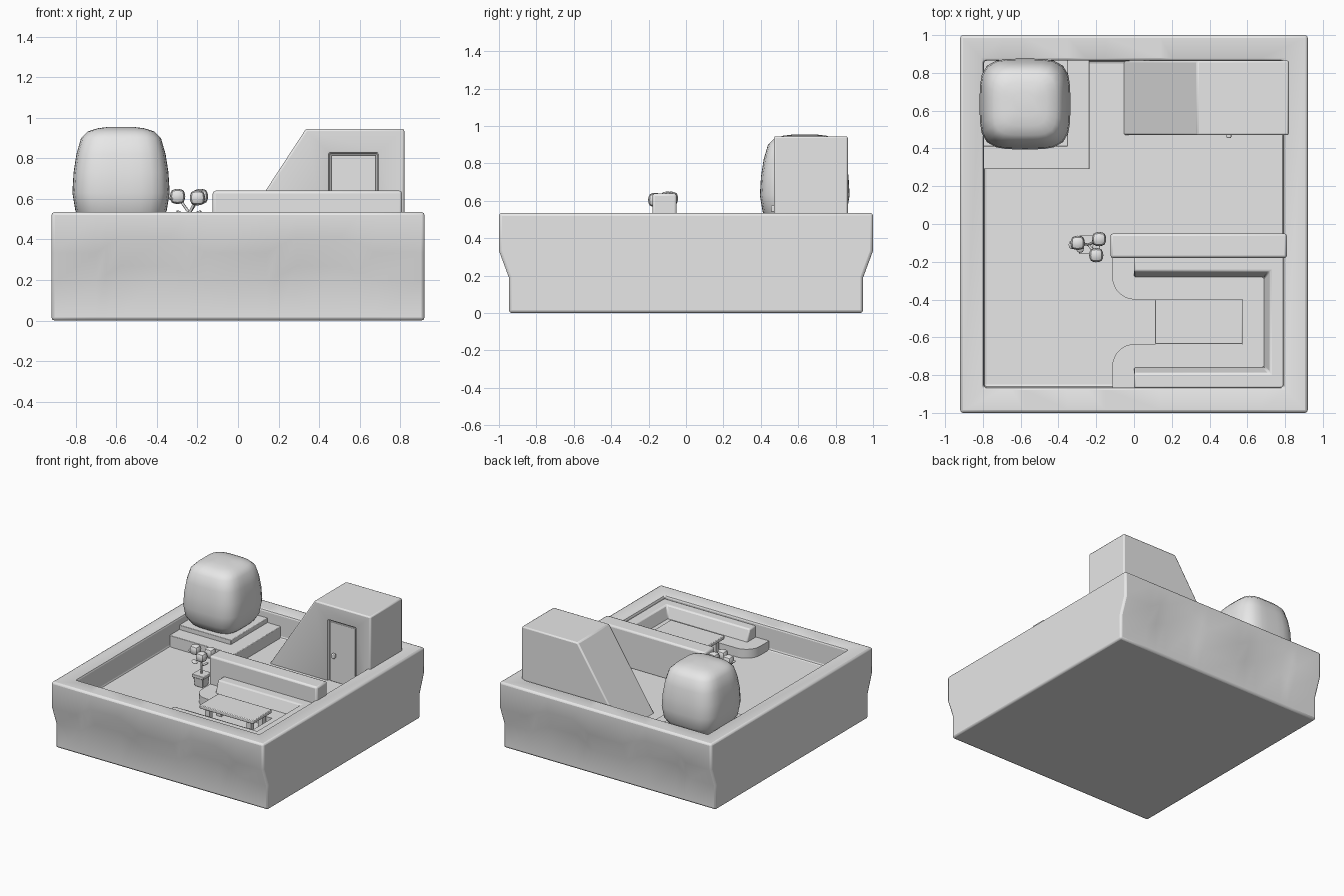
import bpy, bmesh, math
from mathutils import Vector

cube = bpy.data.objects.get("Cube")
if cube:
    bpy.data.objects.remove(cube, do_unlink=True)

grey = bpy.data.materials.new("plain_grey")
grey.use_nodes = True
grey.diffuse_color = (0.8, 0.8, 0.8, 1)
grey.node_tree.nodes["Principled BSDF"].inputs["Base Color"].default_value = grey.diffuse_color

FLOOR, RIM = 0.35, 0.535


def finish(name, bm, bevel=0, smooth=True, segments=2):
    bmesh.ops.recalc_face_normals(bm, faces=bm.faces)
    mesh = bpy.data.meshes.new(name)
    bm.to_mesh(mesh)
    bm.free()
    mesh.materials.append(grey)
    ob = bpy.data.objects.new(name, mesh)
    bpy.context.scene.collection.objects.link(ob)
    if bevel:
        mod = ob.modifiers.new("Bevel", 'BEVEL')
        mod.width, mod.segments = bevel, segments
        mod.limit_method, mod.angle_limit = 'ANGLE', math.radians(50)
    if smooth:
        bpy.ops.object.select_all(action='DESELECT')
        ob.select_set(True)
        bpy.context.view_layer.objects.active = ob
        bpy.ops.object.shade_smooth_by_angle(angle=math.radians(35))
    return ob


def loft(rings, closed=False):
    """Bridge equal rings of points and cap (or close) the ends."""
    bm = bmesh.new()
    loops = [[bm.verts.new(p) for p in ring] for ring in rings]
    pairs = list(zip(loops, loops[1:]))
    if closed:
        pairs.append((loops[-1], loops[0]))
    else:
        bm.faces.new(loops[0])
        bm.faces.new(loops[-1])
    for a, b in pairs:
        n = len(a)
        for i in range(n):
            bm.faces.new((a[i], a[(i + 1) % n], b[(i + 1) % n], b[i]))
    return bm


def box(name, x, y, z, bevel=0):
    rings = [[(x[0], y[0], h), (x[1], y[0], h), (x[1], y[1], h), (x[0], y[1], h)] for h in z]
    return finish(name, loft(rings), bevel, smooth=bevel > 0)


def prism(name, outline, z, bevel=0):
    return finish(name, loft([[(x, y, h) for x, y in outline] for h in z]), bevel)


def cut(ob, cutter):
    mod = ob.modifiers.new("Cut", 'BOOLEAN')
    mod.operation, mod.solver, mod.object = 'DIFFERENCE', 'EXACT', cutter
    cutter.hide_render = True
    cutter.hide_viewport = True
    cutter.display_type = 'WIRE'
    if ob.modifiers[0].type == 'BEVEL':
        ob.modifiers.move(len(ob.modifiers) - 1, 0)


def ball(name, centre, radius, squash=1.0, tilt=0.0):
    bm = bmesh.new()
    bmesh.ops.create_cube(bm, size=2)
    bmesh.ops.subdivide_edges(bm, edges=bm.edges, cuts=3, use_grid_fill=True)
    for v in bm.verts:
        p = v.co.normalized().lerp(v.co, 0.2) * radius
        v.co = Vector((p.x, p.y, p.z * squash))
    ob = finish(name, bm)
    ob.location, ob.rotation_euler = centre, (0, tilt, 0)
    return ob


# Base tray with a wavy ledge on the front and back
wave = [(-0.92, 0), (-0.70, 0), (-0.65, 0.035), (-0.58, 0.078), (-0.35, 0.078), (-0.25, 0.05),
        (-0.15, 0), (0.14, 0), (0.20, 0.035), (0.29, 0.078), (0.50, 0.078), (0.59, 0.05),
        (0.68, 0), (0.92, 0)]
rings = []
for x, rise in wave:
    half = [(0.947, 0), (0.947, 0.19 + rise), (1, 0.333 + rise), (1, RIM)]
    rings.append([(x, -y, z) for y, z in half] + [(x, y, z) for y, z in reversed(half)])
tray = finish("base_tray", loft(rings), 0.015)
cut(tray, box("tray_cutter", (-0.795, 0.79), (-0.865, 0.865), (FLOOR, 0.8)))

# Corner planter steps
box("planter_lower_step", (-0.81, -0.235), (0.29, 0.87), (FLOOR - 0.02, 0.44), 0.004)
box("planter_upper_step", (-0.81, -0.35), (0.41, 0.87), (0.42, 0.475), 0.004)

# Bushy tree crown, lofted from rounded squares
crown = [(0.46, 0.16), (0.49, 0.195), (0.54, 0.225), (0.63, 0.24), (0.73, 0.234), (0.82, 0.22),
         (0.90, 0.197), (0.932, 0.165), (0.948, 0.115), (0.955, 0.06)]
rings = []
for z, r in crown:
    ring = []
    for i in range(32):
        a = math.tau * i / 32
        c, s = math.cos(a), math.sin(a)
        k = r / (c ** 4 + s ** 4) ** 0.25
        ring.append((-0.577 + k * c, 0.635 + k * s, z))
    rings.append(ring)
finish("tree_crown", loft(rings))

# Stair house with a sloping side and a recessed door
side = [(-0.06, FLOOR - 0.01), (0.82, FLOOR - 0.01), (0.82, 0.945), (0.335, 0.945)]
house = finish("stair_house", loft([[(x, y, z) for x, z in side] for y in (0.47, 0.865)]), 0.012)
cut(house, box("door_cutter", (0.45, 0.69), (0.4, 0.49), (FLOOR - 0.05, 0.825)))
box("door", (0.46, 0.68), (0.478, 0.5), (FLOOR, 0.815), 0.003)
box("door_handle", (0.49, 0.515), (0.455, 0.48), (0.54, 0.575), 0.005)

# Partition wall behind the seating
box("partition_wall", (-0.125, 0.81), (-0.18, -0.05), (FLOOR - 0.01, 0.64), 0.014)


# U-shaped bench: two arms with a rounded end, joined on the right
def arm(y_wall, y_edge):
    d = math.copysign(0.12, y_wall - y_edge)
    pts = [(0.80, y_wall), (-0.115, y_wall)]
    for i in range(9):
        a = math.pi / 2 * i / 8
        pts.append((0.005 - 0.12 * math.cos(a), y_edge + d * (1 - math.sin(a))))
    return pts + [(0.80, y_edge)]


SEAT = (FLOOR - 0.01, 0.42)
prism("bench_back_arm", arm(-0.17, -0.40), SEAT)
prism("bench_front_arm", arm(-0.87, -0.635), SEAT)
box("bench_side", (0.575, 0.80), (-0.64, -0.395), SEAT)

# Sloped backrest swept around the bench
path = [(0, -0.17, 0, -1), (0.80, -0.17, -1, -1), (0.80, -0.87, -1, 1), (0, -0.87, 0, 1)]
section = [(0, 0.41), (0.115, 0.41), (0.08, 0.51), (0, 0.51)]
rings = [[(x + dx * w, y + dy * w, z) for w, z in section] for x, y, dx, dy in path]
finish("bench_backrest", loft(rings), 0.01)

# Table on four legs
box("table_top", (0.11, 0.575), (-0.635, -0.40), (0.462, 0.49), 0.005)
for x in (0.16, 0.52):
    for y in (-0.59, -0.445):
        box("table_leg", (x - 0.02, x + 0.02), (y - 0.02, y + 0.02), (FLOOR, 0.47))

# Potted plant: square pot, bent stems, round blossoms and leaves
POT = (-0.24, -0.11)
rings = [[(POT[0] + sx * r, POT[1] + sy * r, z) for sx, sy in ((-1, -1), (1, -1), (1, 1), (-1, 1))]
         for z, r in ((FLOOR, 0.035), (0.42, 0.042), (0.42, 0.05), (0.445, 0.05))]
finish("plant_pot", loft(rings), 0.004)
for x, y, z in ((-0.298, -0.10, 0.612), (-0.185, -0.08, 0.612), (-0.2, -0.165, 0.605)):
    curve = bpy.data.curves.new("plant_stem", 'CURVE')
    curve.dimensions, curve.bevel_depth, curve.bevel_resolution = '3D', 0.007, 1
    curve.use_fill_caps = True
    spline = curve.splines.new('POLY')
    spline.points.add(2)
    for p, co in zip(spline.points, ((*POT, 0.43), (*POT, 0.53), (x, y, z))):
        p.co = (*co, 1)
    curve.materials.append(grey)
    stem = bpy.data.objects.new("plant_stem", curve)
    bpy.context.scene.collection.objects.link(stem)
    ball("plant_blossom", (x, y, z), 0.038)
for x, y, tilt in ((-0.285, -0.13, 0.5), (-0.2, -0.12, -0.5), (-0.325, -0.11, 0.3)):
    ball("plant_leaf", (x, y, 0.53 if tilt != 0.3 else 0.6), 0.022, 0.35, tilt)
